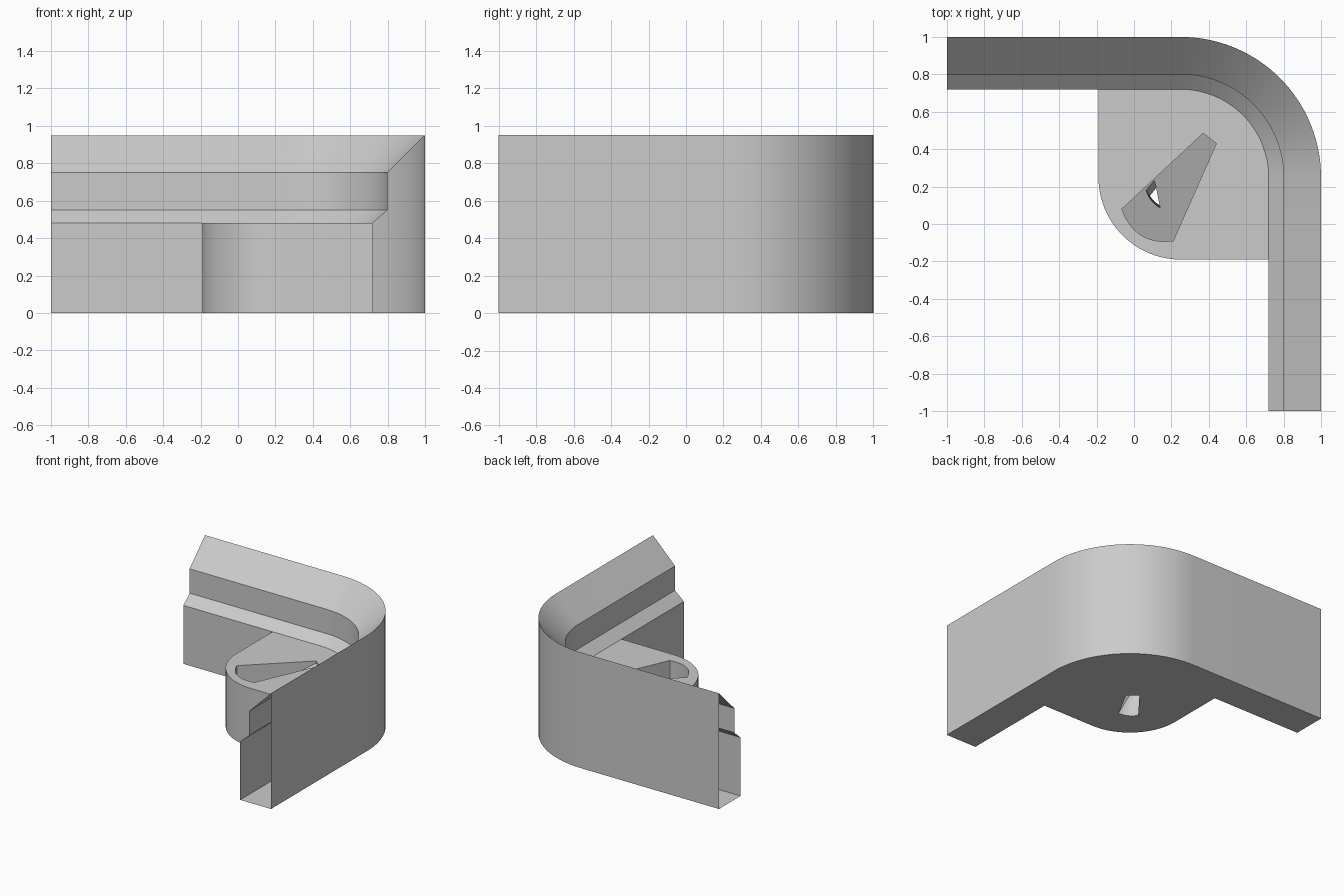
import bpy, bmesh, math
from mathutils import Vector

if "Cube" in bpy.data.objects:
    bpy.data.objects.remove(bpy.data.objects["Cube"])

C = 0.25                      # centre of all corner rounding
W = 0.28                      # curb width
P = 0.19                      # pad edge at -P
TOP = 0.48                    # pad top height
SEG = 32


def finish(bm, name):
    bmesh.ops.remove_doubles(bm, verts=bm.verts, dist=0.0005)
    bmesh.ops.recalc_face_normals(bm, faces=bm.faces)
    me = bpy.data.meshes.new(name)
    bm.to_mesh(me)
    bm.free()
    ob = bpy.data.objects.new(name, me)
    bpy.context.collection.objects.link(ob)
    bpy.context.view_layer.objects.active = ob
    ob.select_set(True)
    bpy.ops.object.shade_smooth_by_angle(angle=math.radians(30))
    ob.select_set(False)


def ring(bm, pts, zf):
    return [bm.verts.new((x, y, zf(x, y))) for x, y in pts]


def bridge(bm, a, b):
    for i in range(len(a)):
        j = (i + 1) % len(a)
        bm.faces.new((a[i], a[j], b[j], b[i]))


def fill(bm, *rings):
    edges = []
    for r in rings:
        for i in range(len(r)):
            v, w = r[i], r[(i + 1) % len(r)]
            edges.append(bm.edges.get((v, w)) or bm.edges.new((v, w)))
    bmesh.ops.triangle_fill(bm, use_beauty=True, edges=edges, normal=(0, 0, 1))


def fan(a, b, c, d, bulge, n=12):
    """Outline a, b, c, then a bowed edge from c to d."""
    c, d = Vector(c), Vector(d)
    side = Vector((d.y - c.y, c.x - d.x)).normalized()
    if side.dot((c + d) / 2 - Vector(a)) < 0:
        side = -side
    pts = [a, b]
    for i in range(n + 1):
        t = i / n
        p = c.lerp(d, t) + side * bulge * 4 * t * (1 - t)
        pts.append((p.x, p.y))
    return pts


# Curb: stations hold the outer point and outward direction
arc = [math.radians(90 - 90 * i / SEG) for i in range(SEG + 1)]
R = 1 - C
stations = [((-1, 1), (0, 1)), ((-P, 1), (0, 1))]
stations += [((C + R * math.cos(a), C + R * math.sin(a)), (math.cos(a), math.sin(a))) for a in arc]
stations += [((1, -P), (1, 0)), ((1, -1), (1, 0))]
profile = [(0, 0), (0, 0.95), (0.2, 0.75), (0.2, 0.55), (W, TOP), (W, 0)]

bm = bmesh.new()
rows = [[bm.verts.new((p[0] - n[0] * d, p[1] - n[1] * d, z)) for d, z in profile]
        for p, n in stations]
for s in range(len(rows) - 1):
    for k in range(len(profile)):
        # the lower inner wall is open where the pad joins
        if k == 4 and 0 < s < len(rows) - 2:
            continue
        m = (k + 1) % len(profile)
        bm.faces.new((rows[s][k], rows[s + 1][k], rows[s + 1][m], rows[s][m]))
finish(bm, "corner_curb")

# Pad outline: follows the inner curb, then its own rounded corner
inner = [(p[0] - n[0] * W, p[1] - n[1] * W) for p, n in stations[1:-1]]
r = C + P
corner = [(C + r * math.cos(a), C + r * math.sin(a))
          for a in (math.radians(270 - 90 * i / SEG) for i in range(SEG + 1))]
outline = inner + corner

bm = bmesh.new()
flat_top = lambda x, y: TOP
flat_low = lambda x, y: 0.0
slope = lambda x, y: TOP - 0.02 - 0.5 * ((0.405 - x) * 0.6 + (0.455 - y) * 0.8)

top_edge = ring(bm, outline, flat_top)
low_edge = ring(bm, outline, flat_low)
n = len(outline)
for i in range(len(inner) - 1, n):
    j = (i + 1) % n
    bm.faces.new((top_edge[i], top_edge[j], low_edge[j], low_edge[i]))

# Recess with a sloping floor and a drain that widens below
recess = fan((0.37, 0.485), (0.44, 0.43), (0.21, -0.09), (-0.065, 0.08), 0.065)
drain_in = fan((0.108, 0.232), (0.115, 0.21), (0.14, 0.085), (0.065, 0.18), 0.012)
drain_out = fan((0.27, 0.385), (0.35, 0.32), (0.22, 0.08), (0.085, 0.15), 0.02)
rim = ring(bm, recess, flat_top)
floor = ring(bm, recess, slope)
hole = ring(bm, drain_in, slope)
outlet = ring(bm, drain_out, flat_low)
bridge(bm, rim, floor)
bridge(bm, hole, outlet)
fill(bm, top_edge, rim)
fill(bm, floor, hole)
fill(bm, low_edge, outlet)
finish(bm, "corner_pad")
